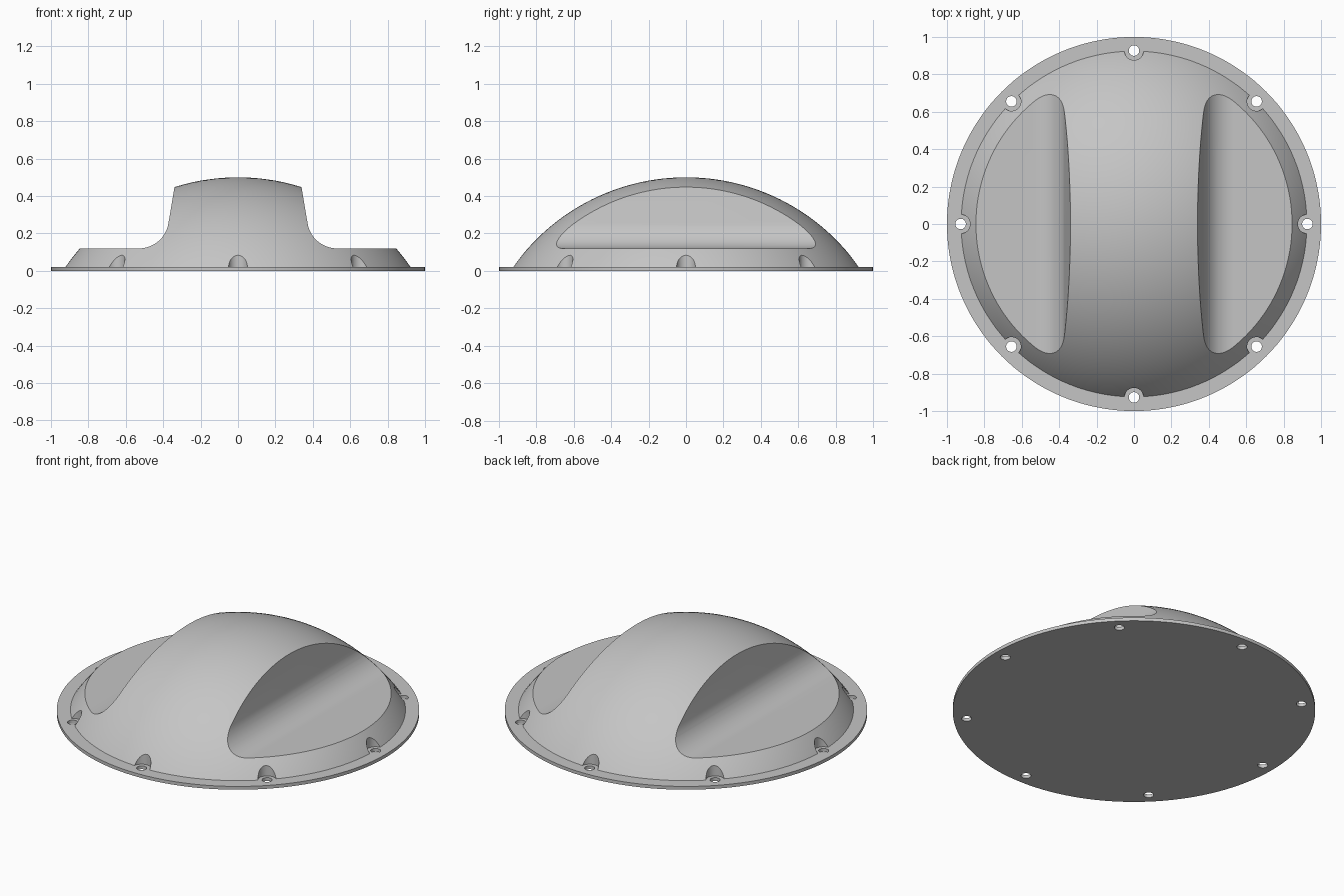
import bpy
import bmesh
from math import cos, sin, tan, pi, radians, sqrt

cube = bpy.data.objects.get("Cube")
if cube:
    bpy.data.objects.remove(cube, do_unlink=True)

FLANGE_TOP = 0.02
APEX, SPHERE_R = 0.5, 1.13
BOLT_CIRCLE, BOLTS = 0.927, 8
HOLE_R, RECESS_R = 0.028, 0.051

grey = bpy.data.materials.new("light grey")
grey.use_nodes = True
colour = (0.56, 0.56, 0.56, 1)
grey.diffuse_color = colour
grey.node_tree.nodes["Principled BSDF"].inputs["Base Color"].default_value = colour


def add_object(name, bm):
    bmesh.ops.recalc_face_normals(bm, faces=bm.faces)
    mesh = bpy.data.meshes.new(name)
    bm.to_mesh(mesh)
    bm.free()
    mesh.materials.append(grey)
    obj = bpy.data.objects.new(name, mesh)
    bpy.context.collection.objects.link(obj)
    return obj


def lathe(name, profile, steps=144):
    """Revolve an (r, z) profile around z."""
    bm = bmesh.new()
    verts = [bm.verts.new((r, 0, z)) for r, z in profile]
    edges = [bm.edges.new(pair) for pair in zip(verts, verts[1:])]
    bmesh.ops.spin(bm, geom=verts + edges, cent=(0, 0, 0), axis=(0, 0, 1),
                   angle=2 * pi, steps=steps, use_duplicate=False)
    bmesh.ops.remove_doubles(bm, verts=bm.verts, dist=1e-5)
    return add_object(name, bm)


def bolt_cutters(name, radius, low, high):
    """Ring of vertical cylinders on the bolt circle."""
    bm = bmesh.new()
    for i in range(BOLTS):
        a = 2 * pi * i / BOLTS
        ring = bmesh.ops.create_cone(bm, cap_ends=True, segments=40,
                                     radius1=radius, radius2=radius, depth=high - low)
        bmesh.ops.translate(bm, verts=ring["verts"],
                            vec=(BOLT_CIRCLE * cos(a), BOLT_CIRCLE * sin(a), (low + high) / 2))
    return add_object(name, bm)


def side_cutter(name, side):
    """Bar with a flat floor, a rounded inner corner and a leaning wall."""
    floor, radius, cx, lean = 0.12, 0.16, 0.53, radians(9.5)
    cz = floor + radius
    profile = [(1.3, 0.9), (1.3, floor)]
    steps = 16
    for i in range(steps + 1):
        a = -pi / 2 - (pi / 2 - lean) * i / steps
        profile.append((cx + radius * cos(a), cz + radius * sin(a)))
    x, z = profile[-1]
    profile.append((x - (0.9 - z) * tan(lean), 0.9))
    bm = bmesh.new()
    face = bm.faces.new([bm.verts.new((side * px, -1.2, pz)) for px, pz in profile])
    grown = bmesh.ops.extrude_face_region(bm, geom=[face])
    moved = [v for v in grown["geom"] if isinstance(v, bmesh.types.BMVert)]
    bmesh.ops.translate(bm, verts=moved, vec=(0, 2.4, 0))
    return add_object(name, bm)


def cut(obj, cutter):
    mod = obj.modifiers.new("cut", "BOOLEAN")
    mod.operation = "DIFFERENCE"
    mod.solver = "EXACT"
    mod.object = cutter
    bpy.context.view_layer.objects.active = obj
    bpy.ops.object.modifier_apply(modifier=mod.name)
    bpy.data.objects.remove(cutter, do_unlink=True)


def smooth(obj):
    bpy.ops.object.select_all(action="DESELECT")
    obj.select_set(True)
    bpy.context.view_layer.objects.active = obj
    bpy.ops.object.shade_smooth_by_angle(angle=radians(28))


# Thin round flange with through holes
flange = lathe("flange", [(0, 0), (1, 0), (1, FLANGE_TOP), (0, FLANGE_TOP)])
cut(flange, bolt_cutters("hole_cutter", HOLE_R, -0.1, 0.1))
smooth(flange)

# Shallow spherical dome, its base sunk into the flange
base = FLANGE_TOP / 2
centre = APEX - SPHERE_R
rim = sqrt(SPHERE_R ** 2 - (base - centre) ** 2)
rings = 36
arc = []
for i in range(rings + 1):
    r = rim * sin(pi / 2 * i / rings) if i else 0
    arc.append((r, centre + sqrt(SPHERE_R ** 2 - r * r)))
dome = lathe("dome", arc + [(0, base)])

# Side grips and bolt head recesses
for side, label in ((1, "left"), (-1, "right")):
    cut(dome, side_cutter(label + "_grip_cutter", side))
cut(dome, bolt_cutters("recess_cutter", RECESS_R, -0.1, 0.3))
smooth(dome)
